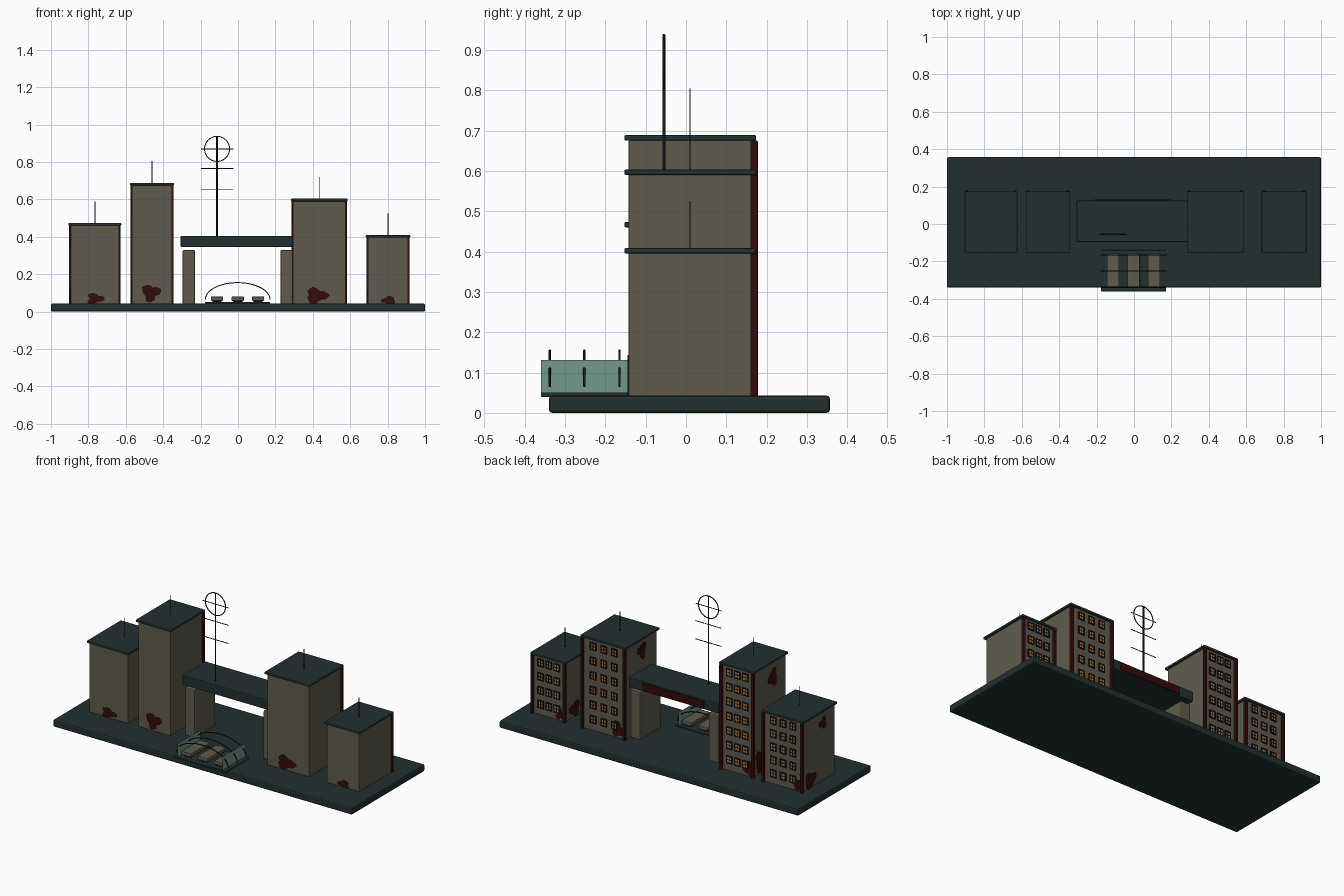
import bpy, bmesh, math, random
from mathutils import Vector

random.seed(4)
cube = bpy.data.objects.get("Cube")
if cube:
    bpy.data.objects.remove(cube, do_unlink=True)


def material(name, r, g, b):
    m = bpy.data.materials.new(name)
    m.use_nodes = True
    m.diffuse_color = (r, g, b, 1)
    m.node_tree.nodes["Principled BSDF"].inputs["Base Color"].default_value = (r, g, b, 1)
    return m


CONCRETE = material("concrete", .115, .105, .075)
SLATE = material("dark slate", .017, .029, .029)
RUST = material("dark red", .032, .004, .004)
METAL = material("black metal", .007, .01, .01)
GLASS = material("teal glass", .17, .32, .27)
LAMP = material("amber window", .5, .2, .035)


def finish(bm, name, mat, smooth=False):
    me = bpy.data.meshes.new(name)
    bmesh.ops.recalc_face_normals(bm, faces=bm.faces)
    for f in bm.faces:
        f.smooth = smooth
    bm.to_mesh(me)
    bm.free()
    me.materials.append(mat)
    ob = bpy.data.objects.new(name, me)
    bpy.context.collection.objects.link(ob)
    return ob


def add_box(bm, x, y, z):
    """Add a box given (min, max) pairs."""
    vs = bmesh.ops.create_cube(bm, size=1)["verts"]
    for v in vs:
        v.co = Vector([(a + b) / 2 + c * (b - a) for c, (a, b) in zip(v.co, (x, y, z))])


def box(name, mat, x, y, z, bevel=0):
    bm = bmesh.new()
    add_box(bm, x, y, z)
    ob = finish(bm, name, mat)
    if bevel:
        mod = ob.modifiers.new("bevel", "BEVEL")
        mod.width, mod.segments = bevel, 2
    return ob


def tube(name, mat, points, radius, cyclic=False):
    cu = bpy.data.curves.new(name, "CURVE")
    cu.dimensions = "3D"
    cu.bevel_depth, cu.bevel_resolution, cu.use_fill_caps = radius, 1, True
    sp = cu.splines.new("POLY")
    sp.points.add(len(points) - 1)
    for p, co in zip(sp.points, points):
        p.co = (*co, 1)
    sp.use_cyclic_u = cyclic
    cu.materials.append(mat)
    ob = bpy.data.objects.new(name, cu)
    bpy.context.collection.objects.link(ob)
    return ob


def stain(name, center, width, height, side):
    """Irregular splash plate lying on a front, back or -x wall."""
    bm = bmesh.new()
    phase = random.uniform(0, 6)
    ring = []
    for i in range(24):
        a = math.tau * i / 24
        r = .8 + .2 * math.sin(3 * a + phase) + random.uniform(-.1, .1)
        u, h = r * width / 2 * math.cos(a), max(r * height / 2 * math.sin(a), .042 - center[2])
        x, y, z = center
        ring.append(bm.verts.new((x, y + u, z + h) if side == "side" else (x + u, y, z + h)))
    face = bm.faces.new(ring)
    out = {"front": (0, -.003, 0), "back": (0, .003, 0), "side": (-.003, 0, 0)}[side]
    ext = bmesh.ops.extrude_face_region(bm, geom=[face])["geom"]
    for v in ext:
        if isinstance(v, bmesh.types.BMVert):
            v.co += Vector(out)
    finish(bm, name, RUST)


def windows(name, x0, x1, top):
    """Three columns of framed windows on the back wall."""
    rows = round((top - .04) / .09)
    frames, panes = bmesh.new(), bmesh.new()
    step = (top - .06) / rows
    for r in range(rows):
        z = .065 + step * (r + .5)
        for c in range(3):
            x = x0 + (x1 - x0) * (c + 1) / 4
            add_box(panes, (x - .015, x + .015), (BACK - .002, BACK + .004), (z - .018, z + .018))
            for s in (-1, 1):
                add_box(frames, (x + s * .017 - .003, x + s * .017 + .003), (BACK - .002, BACK + .007), (z - .023, z + .023))
                add_box(frames, (x - .02, x + .02), (BACK - .002, BACK + .007), (z + s * .02 - .003, z + s * .02 + .003))
            add_box(frames, (x - .002, x + .002), (BACK - .002, BACK + .006), (z - .02, z + .02))
            add_box(frames, (x - .018, x + .018), (BACK - .002, BACK + .006), (z - .002, z + .002))
    finish(frames, name + "_window_frames", METAL)
    finish(panes, name + "_window_panes", LAMP)


# Ground slab
box("ground_slab", SLATE, (-1, 1), (-.34, .357), (0, .043), .008)

# Towers: walls, roof slab, antenna, corner strips, windows
FRONT, BACK = -.142, .163
TOWERS = {
    "outer_right_tower": (-.895, -.635, .46, .59),
    "inner_right_tower": (-.567, -.353, .675, .805),
    "inner_left_tower": (.294, .575, .59, .72),
    "outer_left_tower": (.694, .91, .395, .525),
}
for name, (x0, x1, top, tip) in TOWERS.items():
    box(name + "_walls", CONCRETE, (x0, x1), (FRONT, BACK), (.003, top + .002), .003)
    box(name + "_roof", SLATE, (x0 - .011, x1 + .011), (FRONT - .011, BACK + .011), (top, top + .014), .004)
    mid = (x0 + x1) / 2
    tube(name + "_antenna", METAL, [(mid, .01, top), (mid, .01, tip)], .002)
    for side, x in (("right", x0), ("left", x1)):
        box(f"{name}_{side}_strip", RUST, (x - .008, x + .008), (BACK - .003, .178), (.04, top), .002)
    windows(name, x0, x1, top)

# Splashes on the front walls
for x, z, w, h in ((-.765, .07, .11, .065), (-.465, .1, .11, .11), (.42, .085, .14, .1), (.805, .06, .09, .05)):
    stain("front_stain", (x, FRONT, z), w, h, "front")

# Splashes on the -x walls, high and low
for x, y, z, w, h in ((-.895, -.03, .39, .08, .08), (-.895, .09, .09, .11, .12),
                      (-.567, -.02, .58, .09, .12), (-.567, .1, .12, .1, .16),
                      (.294, 0, .52, .09, .11), (.694, .07, .09, .11, .11)):
    stain("side_stain", (x, y, z), w, h, "side")

# Splashes on the back walls
for x, z, w, h in ((-.86, .08, .07, .09), (-.53, .09, .07, .1), (.34, .09, .09, .11), (.73, .08, .06, .08)):
    stain("back_stain", (x, BACK, z), w, h, "back")

# Bridge with its two piers and the back sign plate
box("bridge_beam", SLATE, (-.307, .294), (-.095, .125), (.345, .405), .005)
for side, x in (("right", -.263), ("left", .26)):
    box(side + "_bridge_pier", CONCRETE, (x - .033, x + .033), (-.085, .115), (.003, .33), .008)
box("sign_plate", RUST, (-.21, .2), (.123, .132), (.352, .398), .002)

# Mast with ring and crossbars
MX, MY, RZ, RR = -.112, -.055, .87, .067
tube("mast", METAL, [(MX, MY, .4), (MX, MY, .938)], .0045)
ring = [(MX + RR * math.cos(math.tau * i / 32), MY, RZ + RR * math.sin(math.tau * i / 32)) for i in range(32)]
tube("mast_ring", METAL, ring, .003, True)
for z in (RZ, .765, .655):
    tube("mast_crossbar", METAL, [(MX - .087, MY, z), (MX + .087, MY, z)], .0022)

# Shelter: floor, beds, arched ribs and side glass
box("shelter_floor", SLATE, (-.176, .172), (-.36, -.14), (.04, .051), .002)
for x in (-.112, -.002, .107):
    box("shelter_bed", CONCRETE, (x - .033, x + .033), (-.335, -.157), (.058, .08), .003)
    for y in (-.32, -.172):
        box("bed_foot", METAL, (x - .025, x + .025), (y - .006, y + .006), (.05, .06))
for y in (-.338, -.252, -.165):
    arc = [(-.002 + .173 * math.cos(math.pi * i / 24), y, .065 + .09 * math.sin(math.pi * i / 24)) for i in range(25)]
    tube("shelter_rib", METAL, arc, .003)
for s, side in ((-1, "right"), (1, "left")):
    bm = bmesh.new()
    bm.faces.new([bm.verts.new((-.002 + s * .15, y, z)) for y, z in
                  ((-.36, .05), (-.14, .05), (-.14, .131), (-.36, .131))])
    finish(bm, side + "_shelter_glass", GLASS)
